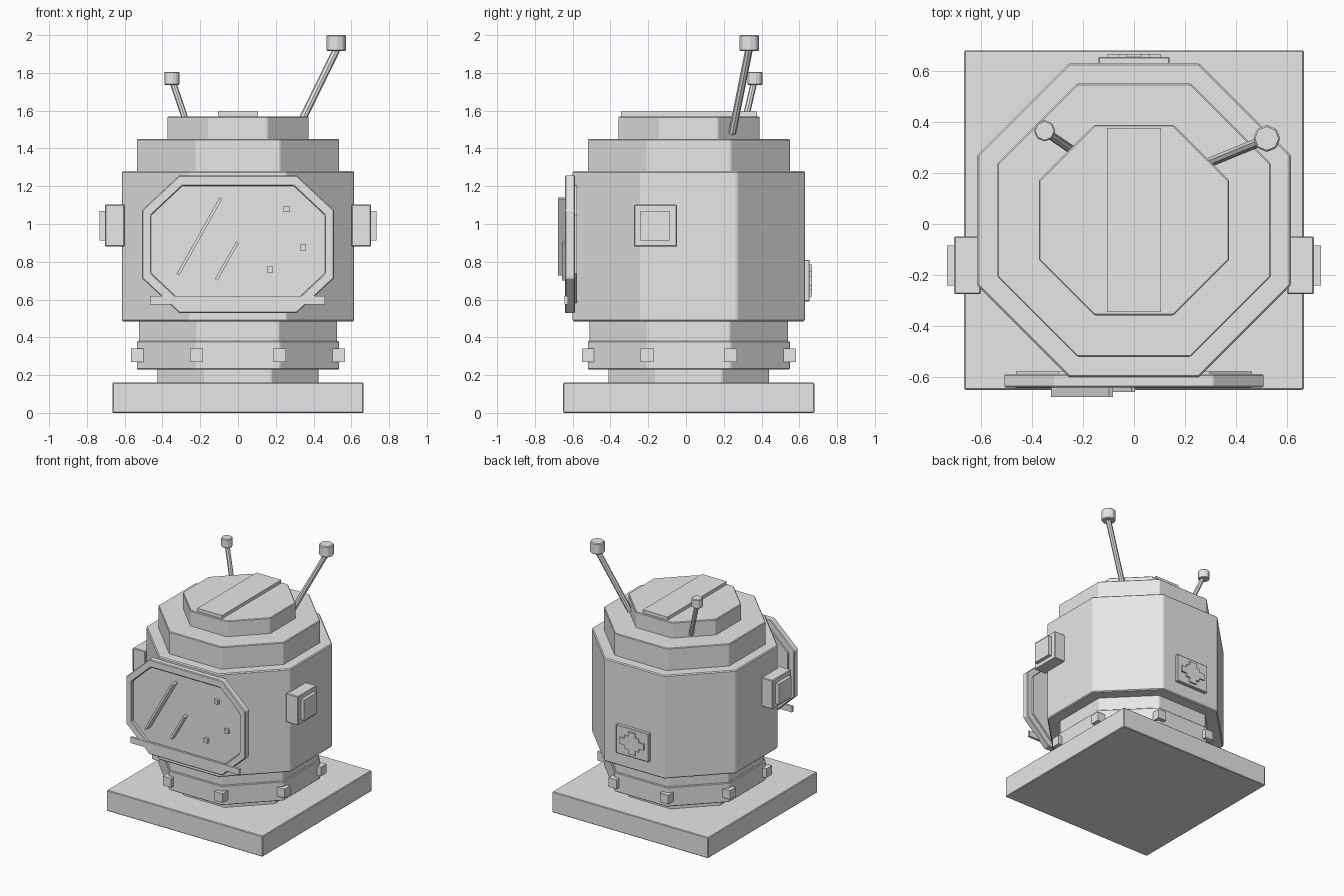
import bpy, bmesh, math
from mathutils import Vector

if "Cube" in bpy.data.objects:
    bpy.data.objects.remove(bpy.data.objects["Cube"])

CY = 0.015  # depth centre of the stacked body
grey = bpy.data.materials.new("plain_grey")
grey.diffuse_color = (0.8, 0.8, 0.8, 1)
grey.use_nodes = True
grey.node_tree.nodes["Principled BSDF"].inputs["Base Color"].default_value = grey.diffuse_color


def finish(name, bm, bevel=0.0):
    """Turn a bmesh into a flat shaded object with an optional small chamfer."""
    bmesh.ops.recalc_face_normals(bm, faces=bm.faces[:])
    me = bpy.data.meshes.new(name)
    bm.to_mesh(me)
    bm.free()
    me.materials.append(grey)
    ob = bpy.data.objects.new(name, me)
    bpy.context.collection.objects.link(ob)
    if bevel:
        mod = ob.modifiers.new("chamfer", 'BEVEL')
        mod.width = bevel
        mod.segments = 1
        mod.limit_method = 'ANGLE'
        mod.angle_limit = math.radians(30)
    return ob


def box(name, x, y, z, bevel=0.0, tilt=0.0):
    """Box from (min, max) ranges, optionally tilted about the depth axis."""
    bm = bmesh.new()
    bmesh.ops.create_cube(bm, size=1)
    for v in bm.verts:
        v.co = Vector([v.co[i] * (r[1] - r[0]) for i, r in enumerate((x, y, z))])
    ob = finish(name, bm, bevel)
    ob.location = [(r[0] + r[1]) / 2 for r in (x, y, z)]
    ob.rotation_euler.y = tilt
    return ob


def octagon(name, apothem, z0, z1, bevel=0.005):
    """Eight sided drum with flats facing the axes."""
    r = apothem / math.cos(math.pi / 8)
    bm = bmesh.new()
    rings = [[bm.verts.new((r * math.cos((k + .5) * math.pi / 4),
                            CY + r * math.sin((k + .5) * math.pi / 4), z))
              for k in range(8)] for z in (z0, z1)]
    bm.faces.new(rings[0])
    bm.faces.new(rings[1])
    for k in range(8):
        j = (k + 1) % 8
        bm.faces.new((rings[0][k], rings[0][j], rings[1][j], rings[1][k]))
    return finish(name, bm, bevel)


def rod(name, a, b, radius, bevel=0.0):
    """Eight sided cylinder between two points."""
    a, b = Vector(a), Vector(b)
    bm = bmesh.new()
    bmesh.ops.create_cone(bm, cap_ends=True, segments=8, radius1=radius,
                          radius2=radius, depth=(b - a).length)
    bmesh.ops.rotate(bm, verts=bm.verts, matrix=Vector((0, 0, 1)).rotation_difference(b - a).to_matrix())
    bmesh.ops.translate(bm, verts=bm.verts, vec=(a + b) / 2)
    return finish(name, bm, bevel)


def visor_loop(bm, hw, hz, cx, cz, y, zc=0.893):
    """Chamfered rectangle: half sizes hw/hz, flat half lengths cx/cz."""
    pts = [(cx, hz), (hw, cz), (hw, -cz), (cx, -hz),
           (-cx, -hz), (-hw, -cz), (-hw, cz), (-cx, hz)]
    return [bm.verts.new((px, y, zc + pz)) for px, pz in pts]


# Base and stacked body
box("base", (-.665, .665), (CY - .665, CY + .665), (0, .16), .005)
octagon("neck", .425, .155, .235)
octagon("collar_ring", .535, .23, .38)
octagon("collar_top", .525, .375, .49)
octagon("helmet_body", .615, .485, 1.28, .007)
octagon("helmet_shoulder", .535, 1.275, 1.45)
octagon("helmet_cap", .373, 1.445, 1.57)
box("cap_strip", (-.105, .105), (-.345, .375), (1.565, 1.595))

# Bolts on the corners of the collar ring
for k in range(8):
    a = (k + .5) * math.pi / 4
    bx, by = .575 * math.cos(a), CY + .575 * math.sin(a)
    box("collar_bolt", (bx - .035, bx + .035), (by - .035, by + .035), (.27, .34))

# Side ear pieces
for s in (-1, 1):
    box("ear_block", sorted((s * .6, s * .705)), (-.275, -.048), (.88, 1.103), .005)
    box("ear_cap", sorted((s * .7, s * .732)), (-.24, -.085), (.912, 1.07))

# Visor frame: a ring with an open centre
bm = bmesh.new()
loops = [visor_loop(bm, .508, .365, .31, .18, -.64),
         visor_loop(bm, .46, .308, .295, .153, -.64),
         visor_loop(bm, .46, .308, .295, .153, -.588),
         visor_loop(bm, .508, .365, .31, .18, -.588)]
for i in range(4):
    p, q = loops[i], loops[(i + 1) % 4]
    for k in range(8):
        j = (k + 1) % 8
        bm.faces.new((p[k], p[j], q[j], q[k]))
finish("visor_frame", bm, .005)

# Visor glass
bm = bmesh.new()
f = visor_loop(bm, .462, .31, .296, .154, -.615)
b = visor_loop(bm, .462, .31, .296, .154, -.578)
bm.faces.new(f)
bm.faces.new(b)
for k in range(8):
    j = (k + 1) % 8
    bm.faces.new((f[k], f[j], b[j], b[k]))
finish("visor_glass", bm)

# Glass glints, specks and lower bar
for x0, z0, x1, z1, front in ((-.318, .732, -.09, 1.137, -.677), (-.115, .705, -.003, .903, -.657)):
    cx, cz = (x0 + x1) / 2, (z0 + z1) / 2
    h = math.hypot(x1 - x0, z1 - z0) / 2
    box("glass_glint", (cx - .008, cx + .008), (front, -.61), (cz - h, cz + h),
        tilt=math.atan2(x1 - x0, z1 - z0))
for x, z in ((.257, 1.08), (.344, .876), (.169, .758)):
    box("glass_speck", (x - .016, x + .016), (-.637, -.61), (z - .016, z + .016))
box("visor_bar", (-.465, .46), (-.643, -.625), (.574, .62))

# Back panel with a stepped cross
box("back_panel", (-.14, .14), (.62, .655), (.59, .81), .004)
for hw, hz in ((.103, .025), (.03, .085), (.06, .05)):
    box("panel_cross", (-hw, hw), (.65, .666), (.7 - hz, .7 + hz))

# Antennas
rod("right_antenna", (.305, .245, 1.48), (.525, .335, 1.93), .02)
rod("right_antenna_knob", (.52, .335, 1.915), (.52, .335, 2.0), .053, .006)
rod("left_antenna", (-.25, .295, 1.47), (-.345, .36, 1.75), .017)
rod("left_antenna_knob", (-.35, .365, 1.737), (-.35, .365, 1.806), .042, .005)
